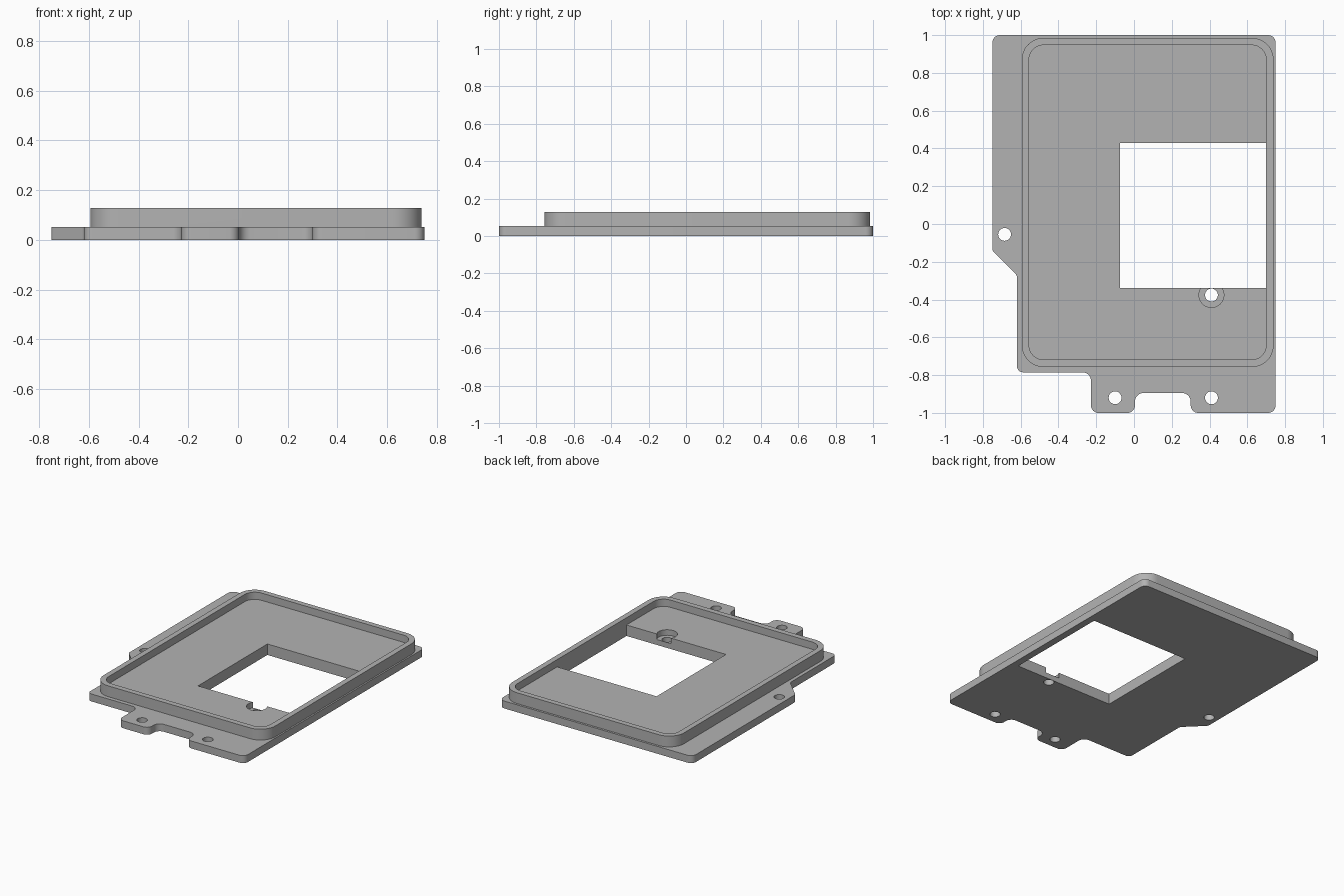
import bpy, bmesh, math
from mathutils import Vector

cube = bpy.data.objects.get("Cube")
if cube:
    bpy.data.objects.remove(cube, do_unlink=True)

BASE_TOP, FLOOR, RIM_TOP, LEDGE = 0.052, 0.077, 0.128, 0.038
HOLE_R = 0.034

grey = bpy.data.materials.new("plain grey")
grey.use_nodes = True
grey.diffuse_color = (0.45, 0.45, 0.45, 1)
grey.node_tree.nodes["Principled BSDF"].inputs["Base Color"].default_value = (0.45, 0.45, 0.45, 1)


def fillet(corners, steps=8):
    """Round each (x, y, radius) corner of a closed outline."""
    out = []
    for i, (x, y, r) in enumerate(corners):
        p = Vector((x, y))
        if r == 0:
            out.append(p)
            continue
        a = (Vector(corners[i - 1][:2]) - p).normalized()
        b = (Vector(corners[(i + 1) % len(corners)][:2]) - p).normalized()
        half = a.angle(b) / 2
        centre = p + (a + b).normalized() * (r / math.sin(half))
        start = p + a * (r / math.tan(half)) - centre
        end = p + b * (r / math.tan(half)) - centre
        sweep = math.pi - 2 * half
        for k in range(steps + 1):
            t = k / steps
            out.append(centre + (start * math.sin((1 - t) * sweep)
                                 + end * math.sin(t * sweep)) / math.sin(sweep))
    return out


def rectangle(x0, x1, y0, y1, r=0):
    return fillet([(x0, y0, r), (x1, y0, r), (x1, y1, r), (x0, y1, r)], 12)


def circle(x, y, r, n=32):
    return [Vector((x + r * math.cos(math.tau * k / n),
                    y + r * math.sin(math.tau * k / n))) for k in range(n)]


def slab(name, outline, z0, z1):
    """Extrude an outline from z0 to z1."""
    bm = bmesh.new()
    face = bm.faces.new([bm.verts.new((p.x, p.y, z0)) for p in outline])
    top = bmesh.ops.extrude_face_region(bm, geom=[face])["geom"]
    bmesh.ops.translate(bm, vec=(0, 0, z1 - z0),
                        verts=[v for v in top if isinstance(v, bmesh.types.BMVert)])
    bmesh.ops.recalc_face_normals(bm, faces=bm.faces)
    mesh = bpy.data.meshes.new(name)
    bm.to_mesh(mesh)
    bm.free()
    mesh.materials.append(grey)
    obj = bpy.data.objects.new(name, mesh)
    bpy.context.collection.objects.link(obj)
    return obj


def combine(target, tool, operation):
    """Apply a boolean, then drop the tool."""
    mod = target.modifiers.new(operation, 'BOOLEAN')
    mod.object, mod.operation, mod.solver = tool, operation, 'EXACT'
    bpy.context.view_layer.objects.active = target
    bpy.ops.object.modifier_apply(modifier=mod.name)
    bpy.data.objects.remove(tool, do_unlink=True)


# Base plate with mounting tabs along the front and one ear on the side
plate = slab("base_plate", fillet([
    (-0.75, 1, 0.04), (-0.75, -0.142, 0.03), (-0.619, -0.272, 0.03),
    (-0.619, -0.785, 0.03), (-0.228, -0.785, 0.045), (-0.228, -1, 0.04),
    (0.005, -1, 0.04), (0.005, -0.895, 0.045), (0.3, -0.895, 0.045),
    (0.3, -1, 0.04), (0.75, -1, 0.04), (0.75, 1, 0.04)]), 0, BASE_TOP)

# Raised rim with a shallow recess inside
combine(plate, slab("rim", rectangle(-0.594, 0.739, -0.757, 0.985, 0.115), 0.02, RIM_TOP), 'UNION')
combine(plate, slab("recess", rectangle(-0.556, 0.7, -0.718, 0.947, 0.077), FLOOR, 0.3), 'DIFFERENCE')

# Rectangular window
combine(plate, slab("window", rectangle(-0.073, 0.7, -0.34, 0.43), -0.1, FLOOR + 0.01), 'DIFFERENCE')

# Counterbore that opens into the window, then the screw holes
combine(plate, slab("counterbore", circle(0.41, -0.376, 0.066), LEDGE, 0.2), 'DIFFERENCE')
for x, y in [(-0.685, -0.055), (-0.1, -0.92), (0.41, -0.92), (0.41, -0.376)]:
    combine(plate, slab("screw_hole", circle(x, y, HOLE_R), -0.1, 0.3), 'DIFFERENCE')

# Smooth rounded corners, crisp edges
plate.name = "cover_plate"
bpy.ops.object.select_all(action='DESELECT')
plate.select_set(True)
bpy.context.view_layer.objects.active = plate
bpy.ops.object.shade_smooth_by_angle(angle=math.radians(30))
